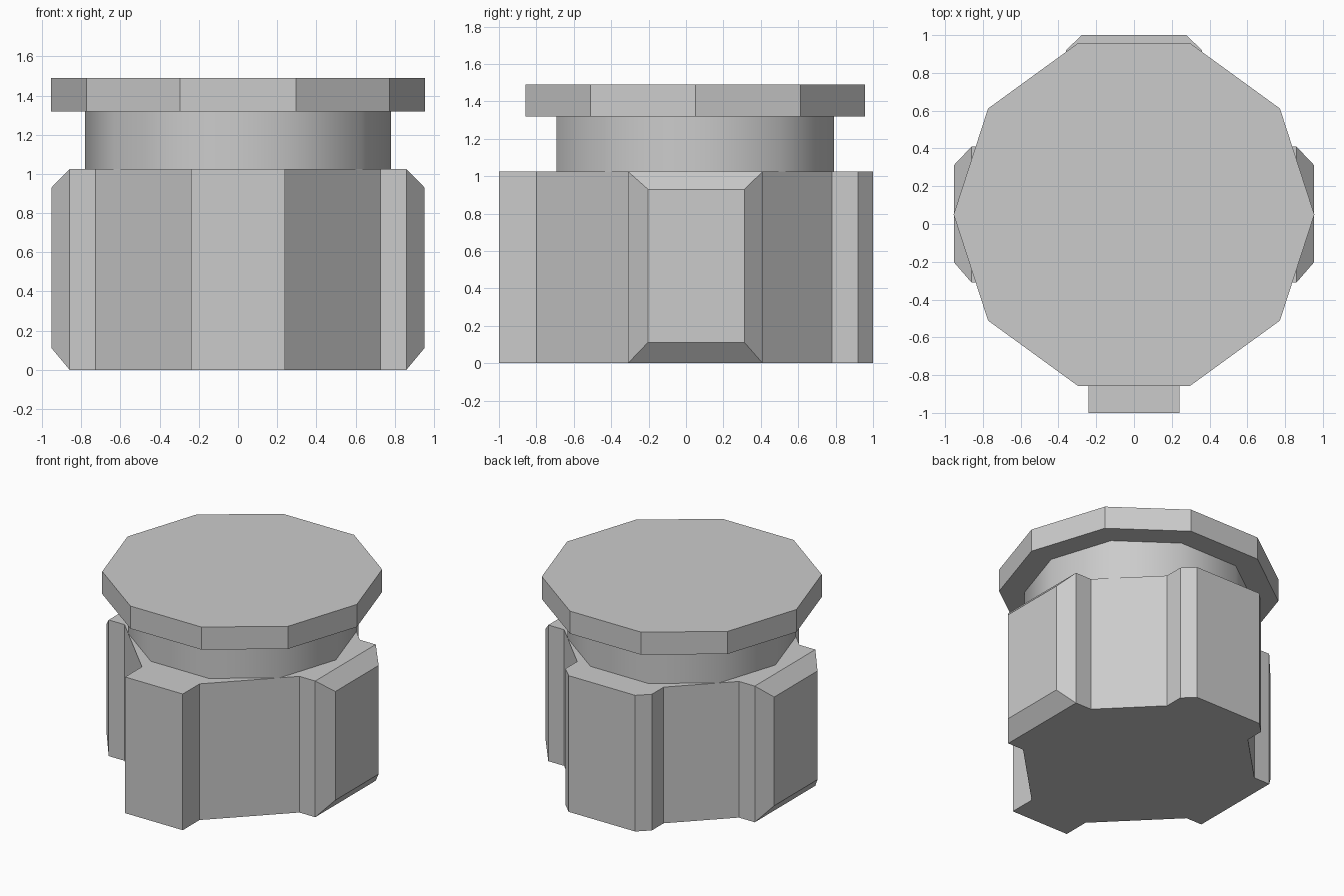
import bpy, bmesh, math

if "Cube" in bpy.data.objects:
    bpy.data.objects.remove(bpy.data.objects["Cube"])


def make_object(name, bm):
    bmesh.ops.recalc_face_normals(bm, faces=bm.faces[:])
    mesh = bpy.data.meshes.new(name)
    bm.to_mesh(mesh)
    bm.free()
    obj = bpy.data.objects.new(name, mesh)
    bpy.context.collection.objects.link(obj)
    return obj


def decagon(name, radius, z0, z1):
    """Ten-sided disc with a corner pointing along +x."""
    bm = bmesh.new()
    angles = [math.tau * i / 10 for i in range(10)]
    base = bm.faces.new([bm.verts.new((radius * math.cos(a), 0.05 + radius * math.sin(a), z0))
                         for a in angles])
    top = bmesh.ops.extrude_face_region(bm, geom=[base], use_keep_orig=True)
    verts = [v for v in top["geom"] if isinstance(v, bmesh.types.BMVert)]
    bmesh.ops.translate(bm, verts=verts, vec=(0, 0, z1 - z0))
    return make_object(name, bm)


# Body: right half of the outline, front to back, mirrored to the left
H = 1.025
half = [(0.24, -1.0), (0.24, -0.80), (0.728, -0.31), (0.86, -0.31),
        (0.86, 0.41), (0.728, 0.41), (0.36, 0.78), (0.36, 0.92), (0.277, 1.0)]
outline = half + [(-x, y) for x, y in reversed(half)]
bm = bmesh.new()
low = [bm.verts.new((x, y, 0)) for x, y in outline]
high = [bm.verts.new((x, y, H)) for x, y in outline]
bm.faces.new(low)
bm.faces.new(high)
n = len(outline)
for i in range(n):
    j = (i + 1) % n
    side = bm.faces.new((low[i], low[j], high[j], high[i]))
    # Side pads: raise the outermost faces into bevelled panels
    if i in (3, n - 5):
        s = 1 if i == 3 else -1
        inner = [bm.verts.new((s * 0.953,
                               -0.203 if v.co.y < 0 else 0.312,
                               0.112 if v.co.z < 0.5 else 0.93)) for v in side.verts]
        rim = list(side.verts)
        bm.faces.remove(side)
        for k in range(4):
            m = (k + 1) % 4
            bm.faces.new((rim[k], rim[m], inner[m], inner[k]))
        bm.faces.new(inner)
body = make_object("body", bm)

# Smooth neck and flat-sided cap
neck = decagon("neck", 0.78, H, 1.32)
cap = decagon("cap", 0.955, 1.32, 1.49)

bpy.ops.object.select_all(action='DESELECT')
neck.select_set(True)
bpy.context.view_layer.objects.active = neck
bpy.ops.object.shade_smooth_by_angle(angle=math.radians(45))
